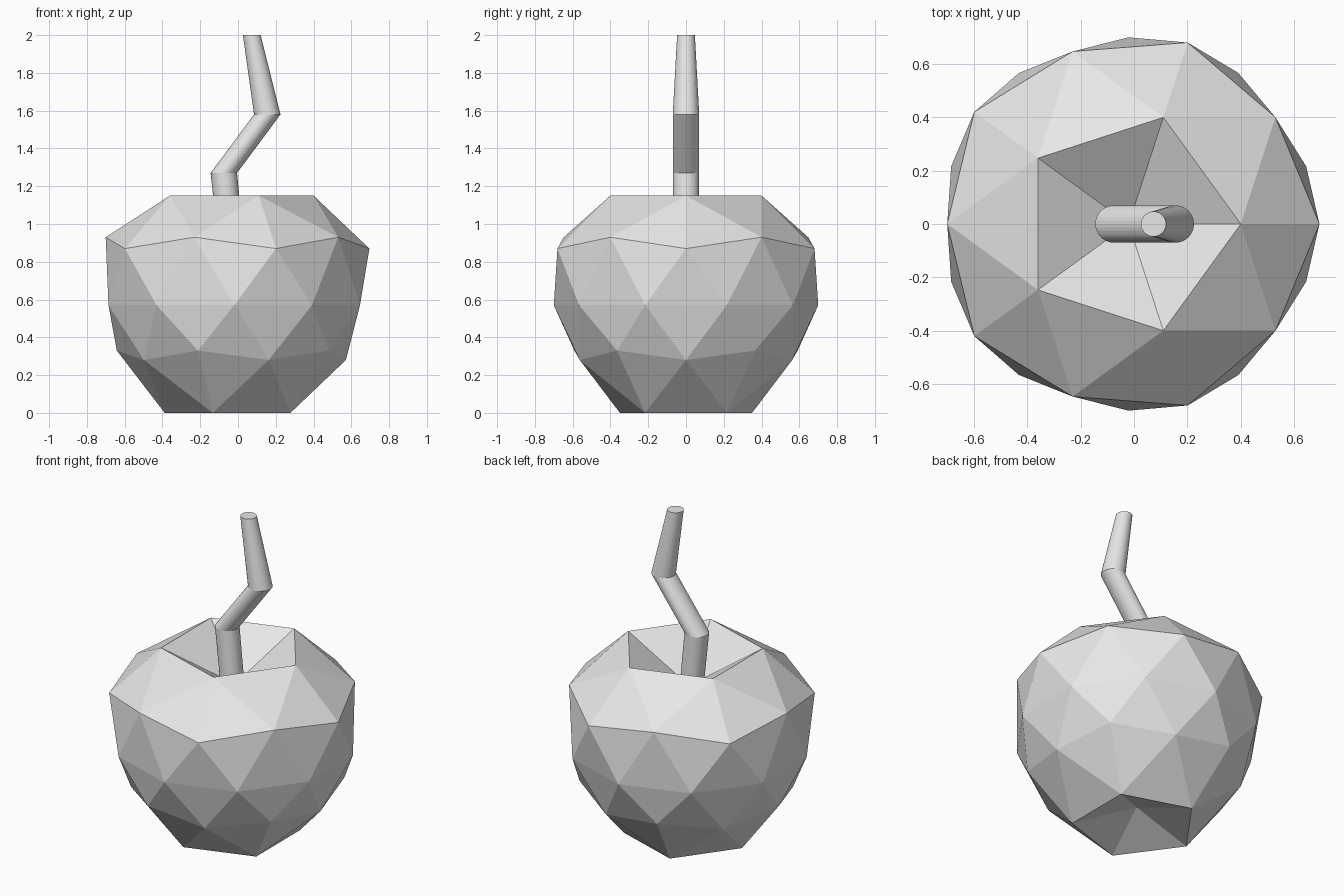
import bpy, bmesh, math
from mathutils import Matrix

cube = bpy.data.objects.get("Cube")
if cube:
    bpy.data.objects.remove(cube, do_unlink=True)


def make_material(name, colour):
    mat = bpy.data.materials.new(name)
    mat.use_nodes = True
    mat.diffuse_color = colour
    mat.node_tree.nodes["Principled BSDF"].inputs["Base Color"].default_value = colour
    return mat


def add_object(name, bm, mat):
    bmesh.ops.recalc_face_normals(bm, faces=bm.faces)
    mesh = bpy.data.meshes.new(name)
    bm.to_mesh(mesh)
    bm.free()
    mesh.materials.append(mat)
    obj = bpy.data.objects.new(name, mesh)
    bpy.context.collection.objects.link(obj)
    return obj


grey = make_material("plain grey", (0.8, 0.8, 0.8, 1))

# Fruit body: a low-poly ball reshaped ring by ring, with dimpled poles
# each ring: height on the unit ball, new height, width factor
RINGS = [(1, 0.92, 1), (0.851, 1.15, 0.8), (0.526, 0.93, 0.8), (0.447, 0.87, 0.8),
         (0, 0.57, 0.7), (-0.447, 0.33, 0.695), (-0.526, 0.28, 0.695),
         (-0.851, 0, 0.7), (-1, 0.12, 1)]
OFFSET = -0.02

bm = bmesh.new()
bmesh.ops.create_icosphere(bm, subdivisions=2, radius=1)
for v in bm.verts:
    _, height, width = min(RINGS, key=lambda ring: abs(ring[0] - v.co.z))
    v.co = (v.co.x * width + OFFSET, v.co.y * width, height)
add_object("fruit_body", bm, grey)

# Stem: level circular sections joined into a crooked, tapering stalk
SECTIONS = [(-0.035, 0.88, 0.068), (-0.075, 1.27, 0.07),
            (0.155, 1.58, 0.07), (0.073, 2.0, 0.047)]
SIDES = 32

bm = bmesh.new()
loops = []
for x, z, radius in SECTIONS:
    ring = bmesh.ops.create_circle(bm, segments=SIDES, radius=radius,
                                   matrix=Matrix.Translation((x, 0, z)))
    loops.append(ring["verts"])
for low, high in zip(loops, loops[1:]):
    for i in range(SIDES):
        j = (i + 1) % SIDES
        bm.faces.new((low[i], low[j], high[j], high[i]))
bm.faces.new(loops[0])
bm.faces.new(loops[-1])
add_object("stem", bm, grey)
